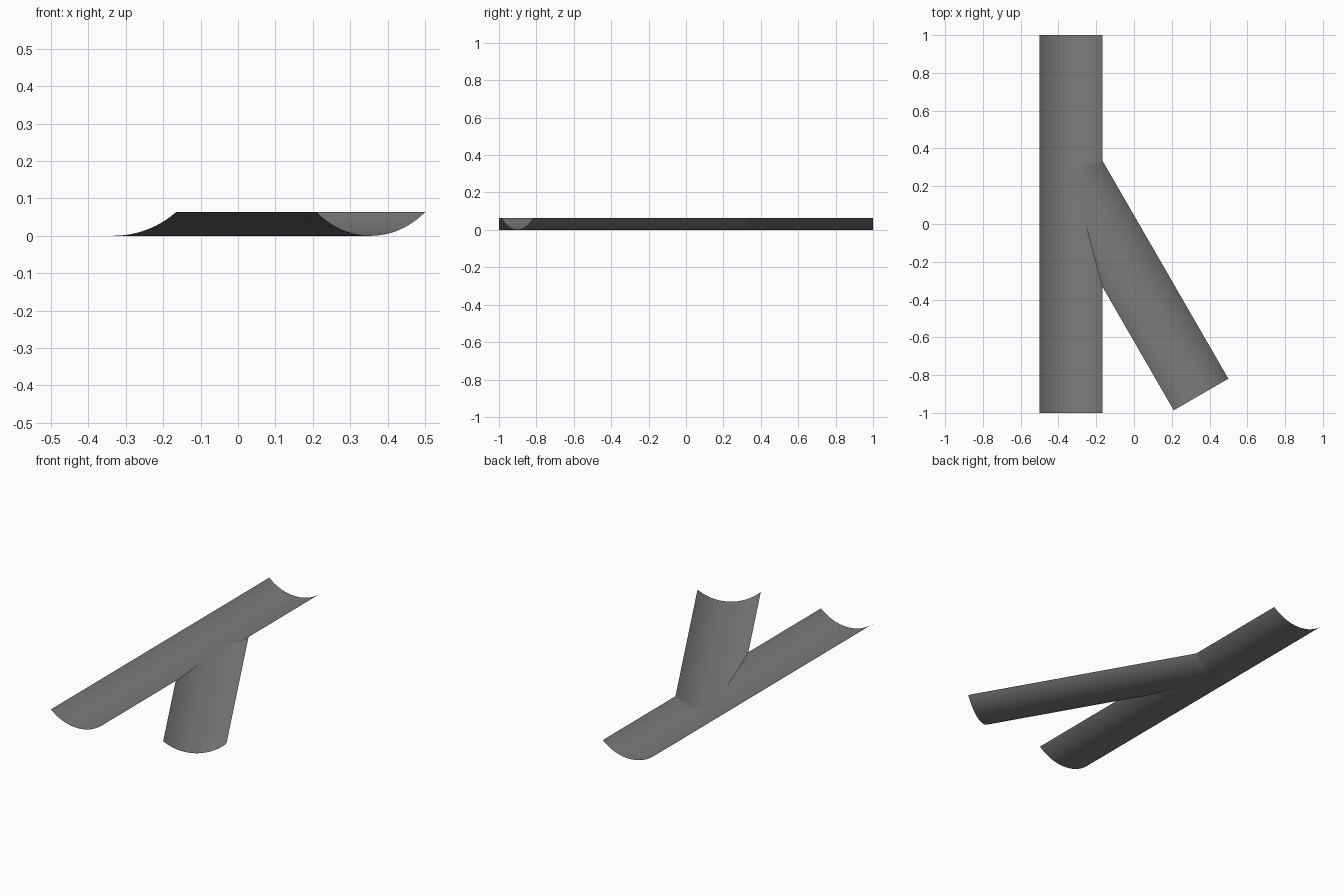
import bpy, bmesh
from math import sin, cos, tan, asin, radians
from mathutils import Vector

cube = bpy.data.objects.get("Cube")
if cube:
    bpy.data.objects.remove(cube)

HALF, DEPTH = 0.167, 0.063            # half width and depth of the channel
RADIUS = (HALF**2 + DEPTH**2) / (2 * DEPTH)
SPAN = asin(HALF / RADIUS)
STEPS = 12                            # strips on each side of the centre line
AXIS_X, CROSS_Y = -0.333, 0.289       # where the two centre lines meet
TILT = radians(30)
BRANCH = 1.376                        # branch length from the crossing

grey = bpy.data.materials.new("dark grey")
grey.use_nodes = True
colour = (0.2, 0.2, 0.2, 1)
grey.diffuse_color = colour
grey.node_tree.nodes["Principled BSDF"].inputs["Base Color"].default_value = colour


def arc(side):
    """Offset and height from the channel bottom to one rim."""
    angles = [SPAN * i / STEPS for i in range(STEPS + 1)]
    return [(side * RADIUS * sin(a), RADIUS * (1 - cos(a))) for a in angles]


def front_mitre(u):
    return CROSS_Y - abs(u) / tan(TILT / 2)


def back_mitre(u):
    return CROSS_Y + abs(u) * tan(TILT / 2)


def build(name, strips):
    """Each strip is a pair of point rows joined by straight faces."""
    bm = bmesh.new()
    for start, end in strips:
        rows = [[bm.verts.new(p) for p in row] for row in (start, end)]
        for i in range(STEPS):
            bm.faces.new((rows[0][i], rows[0][i + 1], rows[1][i + 1], rows[1][i]))
    bmesh.ops.remove_doubles(bm, verts=bm.verts, dist=0.00001)
    bm.normal_update()
    for f in bm.faces:
        if f.normal.z < 0:
            f.normal_flip()
    mesh = bpy.data.meshes.new(name)
    bm.to_mesh(mesh)
    bm.free()
    mesh.materials.append(grey)
    obj = bpy.data.objects.new(name, mesh)
    bpy.context.collection.objects.link(obj)
    bpy.ops.object.select_all(action='DESELECT')
    obj.select_set(True)
    bpy.context.view_layer.objects.active = obj
    bpy.ops.object.shade_smooth_by_angle(angle=radians(30))


def main_row(side, y_at):
    return [Vector((AXIS_X + u, y_at(u), z)) for u, z in arc(side)]


def branch_end(side):
    along = Vector((sin(TILT), -cos(TILT), 0))
    across = Vector((cos(TILT), sin(TILT), 0))
    centre = Vector((AXIS_X, CROSS_Y, 0)) + along * BRANCH
    return [centre + across * u + Vector((0, 0, z)) for u, z in arc(side)]


# Straight channel, opened on its left where the branch enters
build("main_channel", [
    (main_row(-1, lambda u: -1), main_row(-1, lambda u: CROSS_Y)),
    (main_row(-1, lambda u: CROSS_Y), main_row(-1, lambda u: 1)),
    (main_row(1, lambda u: -1), main_row(1, front_mitre)),
    (main_row(1, back_mitre), main_row(1, lambda u: 1)),
])

# Slanted channel, mitred to the straight one on both sides
build("branch_channel", [
    (branch_end(-1), main_row(1, front_mitre)),
    (branch_end(1), main_row(1, back_mitre)),
])
